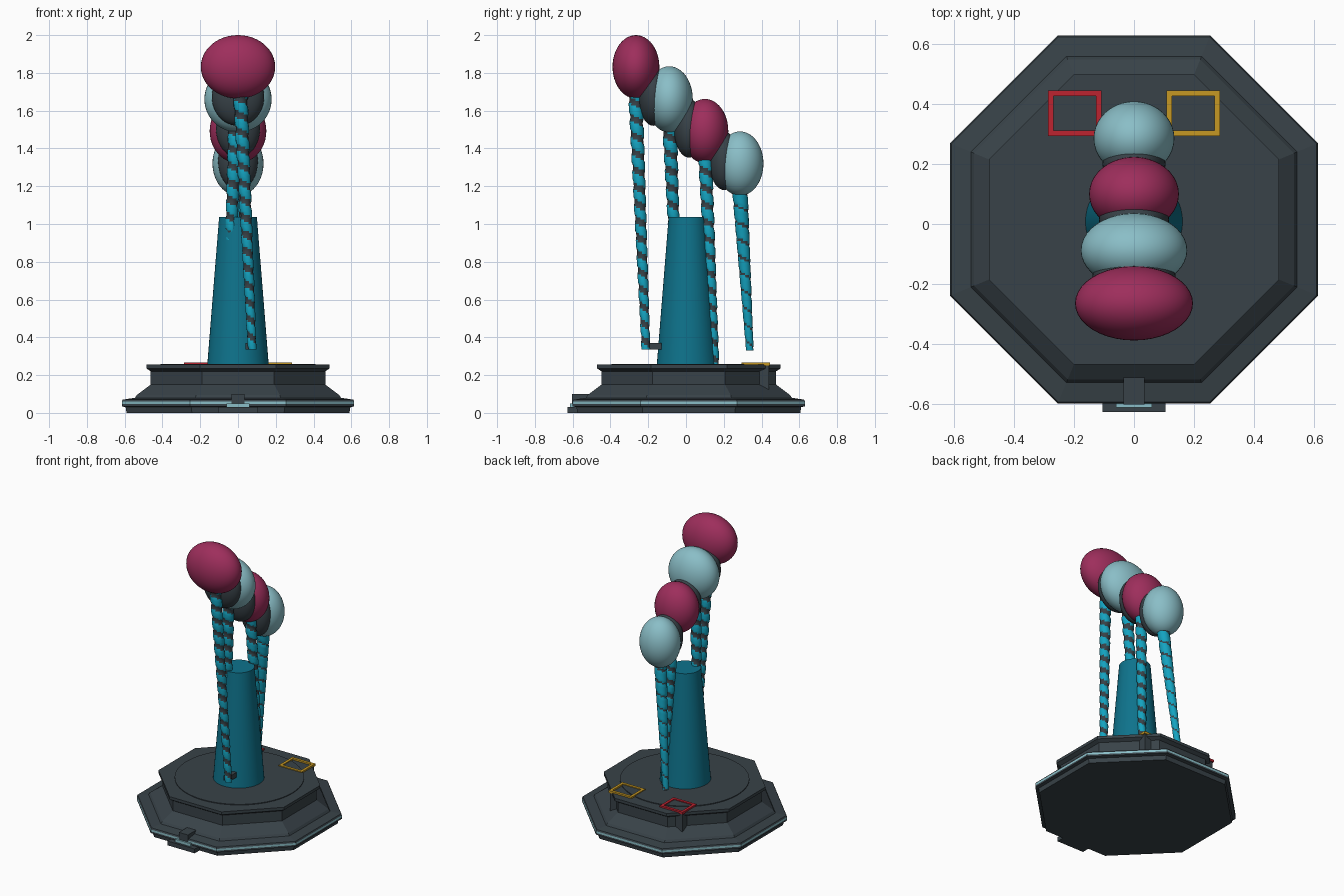
import bpy, bmesh, math
from mathutils import Vector

cube = bpy.data.objects.get("Cube")
if cube:
    bpy.data.objects.remove(cube, do_unlink=True)


def make_mat(name, rgb):
    lin = [(c / 255 / 12.92) if c < 11 else ((c / 255 + 0.055) / 1.055) ** 2.4 for c in rgb]
    m = bpy.data.materials.new(name)
    m.use_nodes = True
    m.diffuse_color = (*lin, 1)
    m.node_tree.nodes["Principled BSDF"].inputs["Base Color"].default_value = (*lin, 1)
    return m


DARK = make_mat("dark slate", (56, 66, 72))
MAGENTA = make_mat("magenta", (158, 46, 92))
PALE = make_mat("pale blue", (138, 190, 199))
TEAL = make_mat("deep teal", (14, 115, 140))
CYAN = make_mat("bright teal", (20, 163, 192))
YELLOW = make_mat("amber", (198, 152, 36))
RED = make_mat("red", (190, 36, 48))


def finish(name, bm, mats, smooth=False):
    bmesh.ops.recalc_face_normals(bm, faces=bm.faces)
    me = bpy.data.meshes.new(name)
    bm.to_mesh(me)
    bm.free()
    for m in mats:
        me.materials.append(m)
    ob = bpy.data.objects.new(name, me)
    bpy.context.collection.objects.link(ob)
    if smooth:
        bpy.ops.object.select_all(action="DESELECT")
        ob.select_set(True)
        bpy.context.view_layer.objects.active = ob
        bpy.ops.object.shade_smooth_by_angle(angle=math.radians(40))
    return ob


def stack(bm, rings):
    """Skin a list of vertex rings and cap both ends."""
    loops = [[bm.verts.new(p) for p in ring] for ring in rings]
    n = len(loops[0])
    for a, b in zip(loops, loops[1:]):
        for i in range(n):
            j = (i + 1) % n
            bm.faces.new((a[i], a[j], b[j], b[i]))
    bm.faces.new(loops[0][::-1])
    bm.faces.new(loops[-1])


def lathe(name, profile, sides, mats, cy=0.0, turn=0.0, smooth=False, rule=None):
    bm = bmesh.new()
    angles = [turn + math.tau * i / sides for i in range(sides)]
    stack(bm, [[(r * math.cos(a), cy + r * math.sin(a), z) for a in angles]
               for r, z in profile])
    for f in bm.faces:
        if rule:
            f.material_index = rule(f)
    return finish(name, bm, mats, smooth)


def box(name, lo, hi, mat):
    bm = bmesh.new()
    bmesh.ops.create_cube(bm, size=1)
    for v in bm.verts:
        v.co = [l + (c + 0.5) * (h - l) for c, l, h in zip(v.co, lo, hi)]
    return finish(name, bm, [mat])


def ellipsoid(name, centre, radii, mat):
    bm = bmesh.new()
    bmesh.ops.create_uvsphere(bm, u_segments=40, v_segments=24, radius=1)
    for v in bm.verts:
        v.co = [c + r * k for c, r, k in zip(centre, radii, v.co)]
    return finish(name, bm, [mat], True)


def strut(name, top, bottom, r_top, r_bottom, wrap):
    """Tapering leg wrapped by a raised spiral; wrap is the dark share."""
    top, bottom = Vector(top), Vector(bottom)
    rows, sides, pitch = int((top.z - bottom.z) / 0.012), 16, 0.09
    length = top.z - bottom.z

    def dark(x, y, z):
        return (math.atan2(y, x) / math.tau + z / pitch) % 1 < wrap

    bm = bmesh.new()
    rings = []
    for k in range(rows + 1):
        t = k / rows
        c = top.lerp(bottom, t)
        r = r_top + (r_bottom - r_top) * t
        ring = []
        for i in range(sides):
            a = math.tau * i / sides
            x, y = math.cos(a), math.sin(a)
            s = r * (0.86 if dark(x, y, c.z) else 1)
            ring.append((c.x + s * x, c.y + s * y, c.z))
        rings.append(ring)
    stack(bm, rings)
    for f in bm.faces:
        p = f.calc_center_median()
        c = top.lerp(bottom, (top.z - p.z) / length)
        f.material_index = int(dark(p.x - c.x, p.y - c.y, p.z))
    return finish(name, bm, [CYAN, DARK], True)


# Stepped octagonal base with a pale trim line
BASE_Y = 0.015
k = 1 / math.cos(math.pi / 8)
base_profile = [(0.59, 0), (0.595, 0.03), (0.615, 0.035), (0.615, 0.047), (0.615, 0.06),
                (0.61, 0.07), (0.545, 0.08), (0.535, 0.095), (0.475, 0.14), (0.462, 0.15),
                (0.462, 0.22), (0.485, 0.235), (0.485, 0.255)]
lathe("base", [(r * k, z) for r, z in base_profile], 8, [DARK, PALE], BASE_Y, math.pi / 8,
      rule=lambda f: int(0.047 < f.calc_center_median().z < 0.06))
lathe("deck_disc", [(0.41, 0.25), (0.41, 0.26)], 64, [DARK], BASE_Y)

# Front step with its rib and pale strip
box("front_step", (-0.105, -0.628, 0), (0.105, -0.55, 0.03), DARK)
box("front_rib", (-0.035, -0.603, 0.02), (0.035, -0.44, 0.1), DARK)
box("step_strip", (-0.06, -0.613, 0.03), (0.06, -0.59, 0.05), PALE)

# Two framed trays at the back corners
for side, label, mat in ((1, "left", YELLOW), (-1, "right", RED)):
    xs = sorted((side * 0.115, side * 0.28))
    box(label + "_tray_block", (xs[0], 0.3, 0.09), (xs[1], 0.44, 0.252), DARK)
    bm = bmesh.new()
    bmesh.ops.create_grid(bm, x_segments=1, y_segments=1, size=0.5)
    for v in bm.verts:
        v.co = (side * 0.198 + v.co.x * 0.178, 0.37 + v.co.y * 0.152, 0.25)
    face = bm.faces[:][0]
    bmesh.ops.inset_individual(bm, faces=[face], thickness=0.026)
    bmesh.ops.delete(bm, geom=[face], context="FACES_ONLY")
    out = bmesh.ops.extrude_face_region(bm, geom=bm.faces[:])
    for v in out["geom"]:
        if isinstance(v, bmesh.types.BMVert):
            v.co.z += 0.016
    finish(label + "_tray_frame", bm, [mat])

# Central tapered tower
lathe("tower", [(0.163, 0.25), (0.1, 1.037)], 48, [TEAL], 0.008, smooth=True)

# Row of overlapping globes with dark sockets between them
globes = [("first", -0.265, 1.832, 0.197, 0.168, MAGENTA),
          ("second", -0.088, 1.66, 0.178, 0.175, PALE),
          ("third", 0.1, 1.492, 0.15, 0.17, MAGENTA),
          ("fourth", 0.286, 1.32, 0.135, 0.17, PALE)]
for name, y, z, rx, rz, mat in globes:
    ellipsoid(name + "_globe", (0, y, z), (rx, 0.124, rz), mat)
    if name != "first":
        ellipsoid(name + "_socket", (0, y - 0.085, z + 0.015), (rx * 0.78, 0.078, 0.155), DARK)

# Spiral-wrapped struts hanging from the globes
strut("first_strut", (0.012, -0.268, 1.7), (0.075, -0.212, 0.335), 0.039, 0.024, 0.42)
strut("second_strut", (-0.012, -0.088, 1.55), (-0.04, -0.06, 0.88), 0.04, 0.03, 0.42)
strut("third_strut", (0.025, 0.1, 1.38), (0.06, 0.152, 0.255), 0.038, 0.024, 0.38)
strut("fourth_strut", (0, 0.284, 1.2), (-0.08, 0.338, 0.33), 0.042, 0.02, 0.15)
box("strut_foot", (0.04, -0.215, 0.335), (0.08, -0.13, 0.37), DARK)
